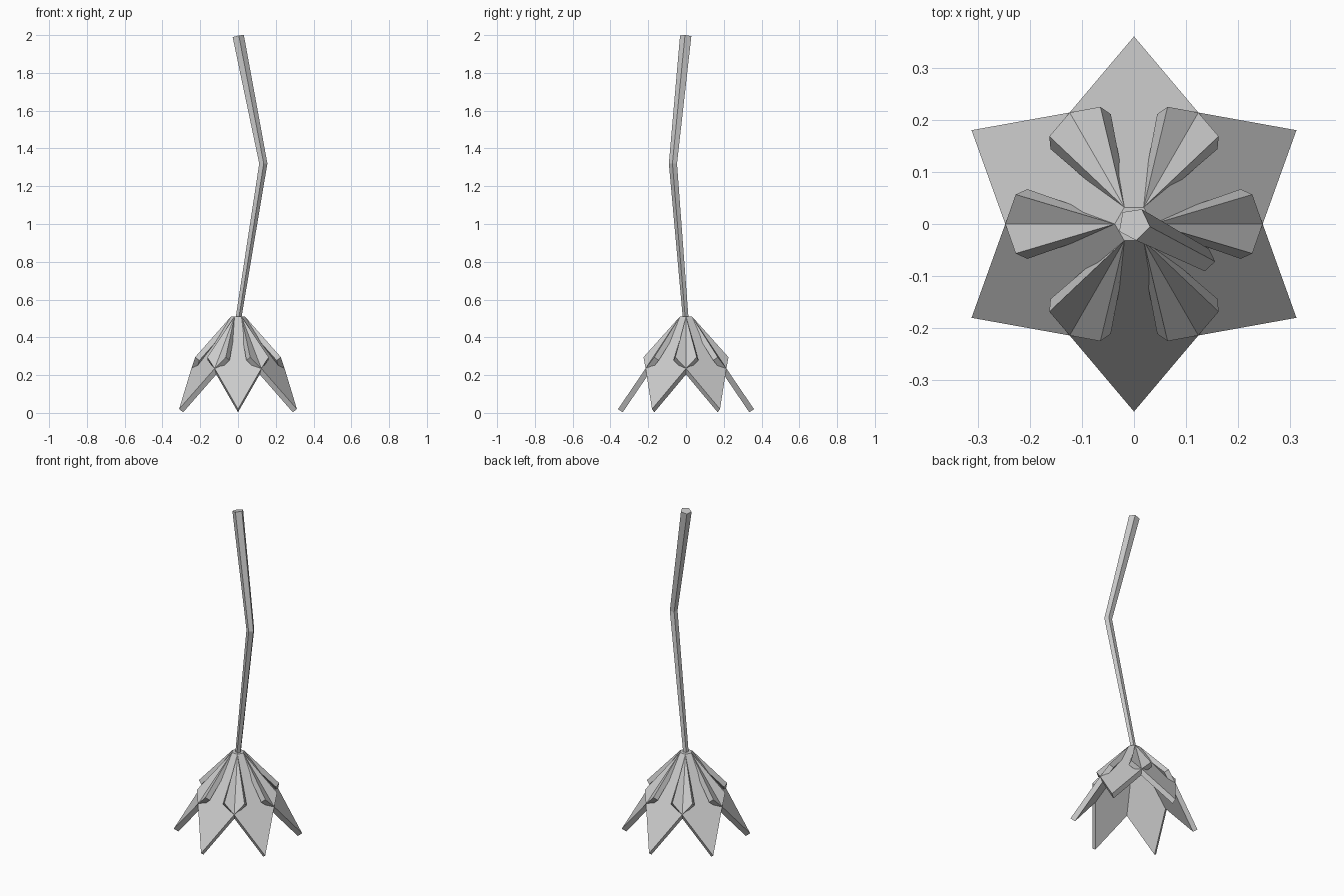
import bpy, bmesh
from math import radians, cos, sin
from mathutils import Vector, Matrix

cube = bpy.data.objects.get("Cube")
if cube:
    bpy.data.objects.remove(cube)

grey = bpy.data.materials.new("pale_grey")
grey.use_nodes = True
grey.diffuse_color = (0.6, 0.6, 0.6, 1)
bsdf = next(n for n in grey.node_tree.nodes if n.type == 'BSDF_PRINCIPLED')
bsdf.inputs["Base Color"].default_value = grey.diffuse_color

THICK = 0.03
NECK, NECK_Z = 0.037, 0.51       # ring where the petals start
WIDE, WIDE_Z = 0.247, 0.235      # where neighbouring petals meet


def polar(radius, degrees, z):
    a = radians(degrees)
    return Vector((radius * cos(a), radius * sin(a), z))


def make(name, verts, faces, thickness=0):
    mesh = bpy.data.meshes.new(name)
    mesh.from_pydata(verts, [], faces)
    bm = bmesh.new()
    bm.from_mesh(mesh)
    if not thickness:
        bmesh.ops.recalc_face_normals(bm, faces=bm.faces)
    bm.to_mesh(mesh)
    bm.free()
    mesh.materials.append(grey)
    obj = bpy.data.objects.new(name, mesh)
    bpy.context.collection.objects.link(obj)
    if thickness:
        mod = obj.modifiers.new("thickness", 'SOLIDIFY')
        mod.thickness = thickness
        mod.offset = -1
    return obj


for i in range(6):
    # Petal: flat pointed blade
    a = 30 + 60 * i
    make(f"petal_{i + 1}",
         [polar(NECK, a - 30, NECK_Z), polar(WIDE, a - 30, WIDE_Z),
          polar(0.36, a, 0.02), polar(WIDE, a + 30, WIDE_Z),
          polar(NECK, a + 30, NECK_Z)],
         [(0, 1, 2, 3, 4)], THICK)

    # Sepal: two raised wings folded along the petal seam
    a = 60 * i
    make(f"sepal_{i + 1}",
         [polar(NECK, a, NECK_Z), polar(0.234, a - 14, 0.295),
          polar(WIDE, a, WIDE_Z), polar(0.234, a + 14, 0.295)],
         [(0, 1, 2), (0, 2, 3)], THICK)

# Small cap closing the neck
make("neck_cap", [polar(NECK, 60 * i, NECK_Z) for i in range(6)],
     [tuple(range(6))], 0.02)

# Stem: five-sided bent tube that thickens upward
path = [Vector((0, 0, 0.49)), Vector((0.133, -0.068, 1.32)), Vector((0, 0, 1.994))]
radii = [0.016, 0.023, 0.032]
verts, faces = [], []
for k, (centre, radius) in enumerate(zip(path, radii)):
    before = (path[k] - path[max(k - 1, 0)]).normalized()
    after = (path[min(k + 1, 2)] - path[k]).normalized()
    turn = Vector((0, 0, 1)).rotation_difference(before + after).to_matrix()
    verts += [centre + turn @ polar(radius, 72 * j - 10, 0) for j in range(5)]
for k in range(2):
    for j in range(5):
        n = (j + 1) % 5
        faces.append((5 * k + j, 5 * k + n, 5 * k + 5 + n, 5 * k + 5 + j))
faces += [tuple(range(5)), tuple(range(10, 15))]
make("stem", verts, faces)
